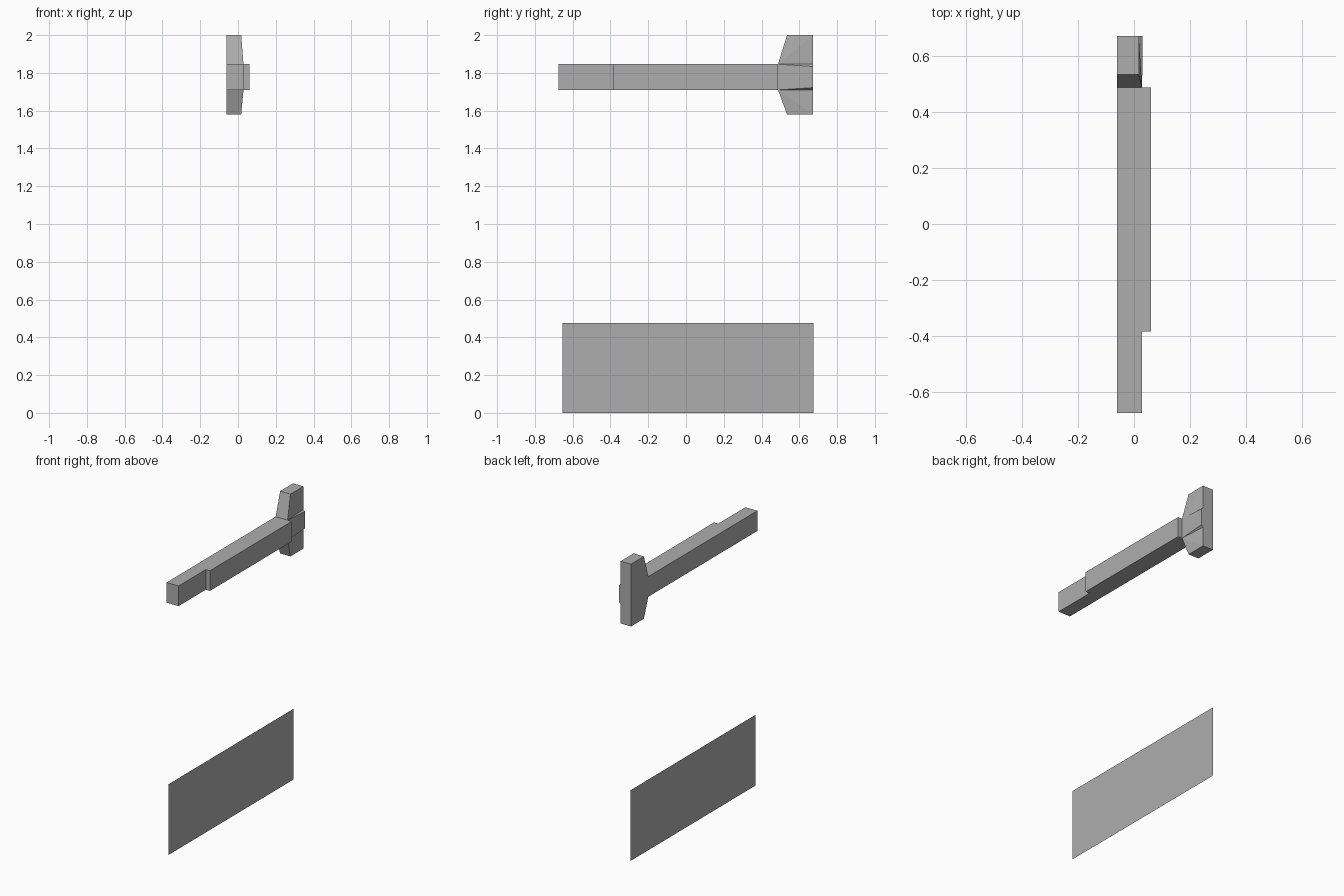
import bpy, bmesh, math

cube = bpy.data.objects.get("Cube")
if cube:
    bpy.data.objects.remove(cube, do_unlink=True)

# One satin metal colour for everything
metal = bpy.data.materials.new("satin_grey_metal")
metal.use_nodes = True
grey = (0.42, 0.42, 0.42, 1)
metal.diffuse_color = grey
metal.node_tree.nodes["Principled BSDF"].inputs["Base Color"].default_value = grey

BACK_X = -0.06                  # plane of the door face
BAR_Z = (1.71, 1.846)           # bar bottom and top
HEAD_Y, END_Y = 0.487, 0.672    # head front and back
WING_X, FACE_X = 0.017, 0.029   # wing side and bar side


def finish(name, bm):
    mesh = bpy.data.meshes.new(name)
    bm.to_mesh(mesh)
    bm.free()
    mesh.materials.append(metal)
    obj = bpy.data.objects.new(name, mesh)
    bpy.context.collection.objects.link(obj)
    return obj


def solid(name, points):
    """Convex faceted part wrapped around its corner points."""
    bm = bmesh.new()
    for p in points:
        bm.verts.new(p)
    bmesh.ops.convex_hull(bm, input=bm.verts[:])
    bmesh.ops.dissolve_limit(bm, angle_limit=math.radians(0.5),
                             verts=bm.verts[:], edges=bm.edges[:])
    bmesh.ops.recalc_face_normals(bm, faces=bm.faces[:])
    return finish(name, bm)


def box(name, xs, ys, zs):
    return solid(name, [(x, y, z) for x in xs for y in ys for z in zs])


# Long rail and the raised push pad on its side
box("rail", (BACK_X, FACE_X), (-0.675, HEAD_Y), BAR_Z)
box("push_pad", (FACE_X, 0.06), (-0.385, HEAD_Y), BAR_Z)

# Tapered wings above and below the latch head
for name, root, tip in (("upper_wing", BAR_Z[1], 2.0),
                        ("lower_wing", BAR_Z[0], 1.58)):
    side = [(0.535, tip, WING_X), (END_Y, tip, WING_X),
            (END_Y, root, WING_X), (HEAD_Y, root, FACE_X)]
    solid(name, [(x, y, z) for y, z, sx in side for x in (BACK_X, sx)])

# Latch block between the wings, bevelled towards the back
block = []
for z, inset in zip(BAR_Z, (0.012, -0.012)):
    block += [(BACK_X, HEAD_Y, z), (BACK_X, END_Y, z), (WING_X, END_Y, z),
              (FACE_X, HEAD_Y, z), (0.031, END_Y, z + inset)]
solid("latch_block", block)

# Thin kick plate at the bottom of the door
bm = bmesh.new()
corners = [(-0.653, 0), (0.675, 0), (0.675, 0.477), (-0.653, 0.477)]
bm.faces.new([bm.verts.new((BACK_X, y, z)) for y, z in corners])
finish("kick_plate", bm)
